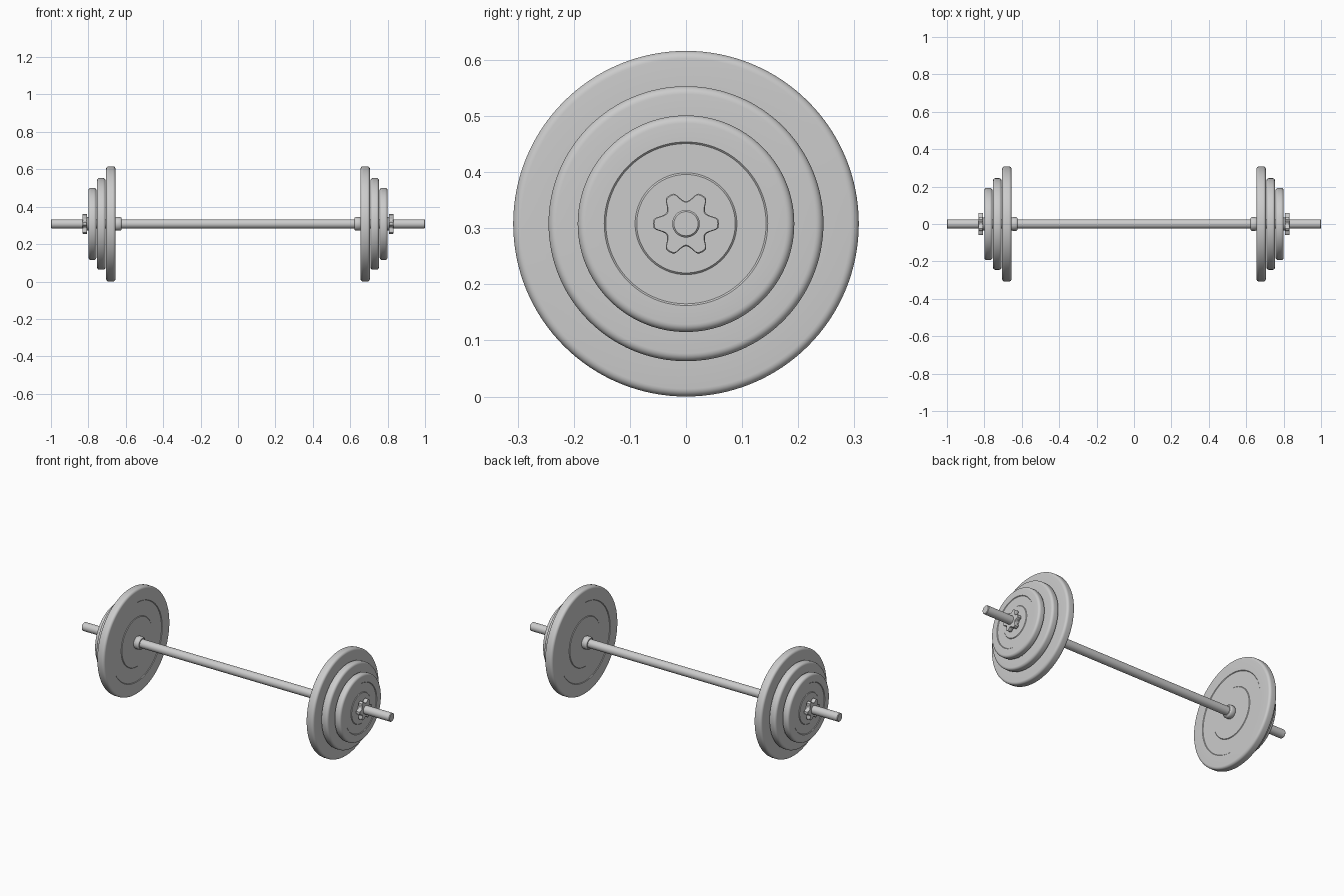
import bpy, bmesh, math

if "Cube" in bpy.data.objects:
    bpy.data.objects.remove(bpy.data.objects["Cube"])

R = 0.308        # largest plate radius, also the bar height
BAR = 0.0245     # bar radius


def finish(bm, name, mirror=True):
    bmesh.ops.recalc_face_normals(bm, faces=bm.faces)
    me = bpy.data.meshes.new(name)
    bm.to_mesh(me)
    bm.free()
    for p in me.polygons:
        p.use_smooth = True
    me.set_sharp_from_angle(angle=math.radians(35))
    ob = bpy.data.objects.new(name, me)
    ob.location.z = R
    bpy.context.collection.objects.link(ob)
    if mirror:
        ob.modifiers.new("Mirror", 'MIRROR').use_mirror_merge = False
    return ob


def lathe(name, profile, closed, seg=96, mirror=True):
    """Spin (x, radius) points around the x axis."""
    bm = bmesh.new()
    rings = []
    for x, r in profile:
        rings.append([bm.verts.new((x, r * math.cos(2 * math.pi * i / seg),
                                    r * math.sin(2 * math.pi * i / seg)))
                      for i in range(seg)])
    pairs = list(zip(rings, rings[1:]))
    if closed:
        pairs.append((rings[-1], rings[0]))
    else:
        bm.faces.new(rings[0])
        bm.faces.new(rings[-1])
    for a, b in pairs:
        for i in range(seg):
            j = (i + 1) % seg
            bm.faces.new((a[i], a[j], b[j], b[i]))
    return finish(bm, name, mirror)


def plate(name, x0, x1, r):
    """Weight plate: rounded rim and a shallow ring groove on each face."""
    mid, h = (x0 + x1) / 2, (x1 - x0) / 2
    c, d, s = 0.014, 0.003, 0.003
    hub, rim = 0.47 * r, 0.755 * r
    half = [(h, BAR), (h, hub - s), (h - d, hub), (h - d, rim - s), (h, rim)]
    half += [(h - c + c * math.cos(a), r - c + c * math.sin(a))
             for a in (math.pi / 2 * k / 6 for k in range(7))]
    prof = half + [(-x, q) for x, q in reversed(half)]
    lathe(name, [(mid + x, q) for x, q in prof], True, 128)


# Bar with slightly chamfered ends
lathe("bar", [(-1, BAR - 0.003), (-0.997, BAR), (0.997, BAR), (1, BAR - 0.003)],
      False, 48, mirror=False)

# Weight plates, largest inside
plate("large_plate", 0.655, 0.705, R)
plate("medium_plate", 0.708, 0.754, 0.245)
plate("small_plate", 0.757, 0.800, 0.193)

# Inner stop collar
lathe("stop_collar", [(0.622, BAR), (0.622, 0.030), (0.625, 0.034), (0.630, 0.0365),
                      (0.650, 0.0365), (0.655, 0.034), (0.655, BAR)], True, 48)

# Star nut: six lobes with a bevelled edge, plus a short hub behind it
lobe = [(-30, .0400), (-25, .0410), (-20, .0437), (-15, .0490), (-11, .0550),
        (-7, .0582), (0, .0587), (7, .0582), (11, .0550), (15, .0490),
        (20, .0437), (25, .0410)]
outline = [(math.radians(60 * k + a), r) for k in range(6) for a, r in lobe]
bm = bmesh.new()
rings = [[bm.verts.new((x, (r - inset) * math.cos(a), (r - inset) * math.sin(a)))
          for a, r in outline]
         for x, inset in ((0.807, 0.002), (0.809, 0), (0.829, 0), (0.831, 0.002))]
bm.faces.new(rings[0])
bm.faces.new(rings[-1])
n = len(outline)
for a, b in zip(rings, rings[1:]):
    for i in range(n):
        j = (i + 1) % n
        bm.faces.new((a[i], a[j], b[j], b[i]))
finish(bm, "star_nut")
lathe("nut_hub", [(0.799, BAR), (0.799, 0.036), (0.808, 0.036), (0.808, BAR)], True, 48)
